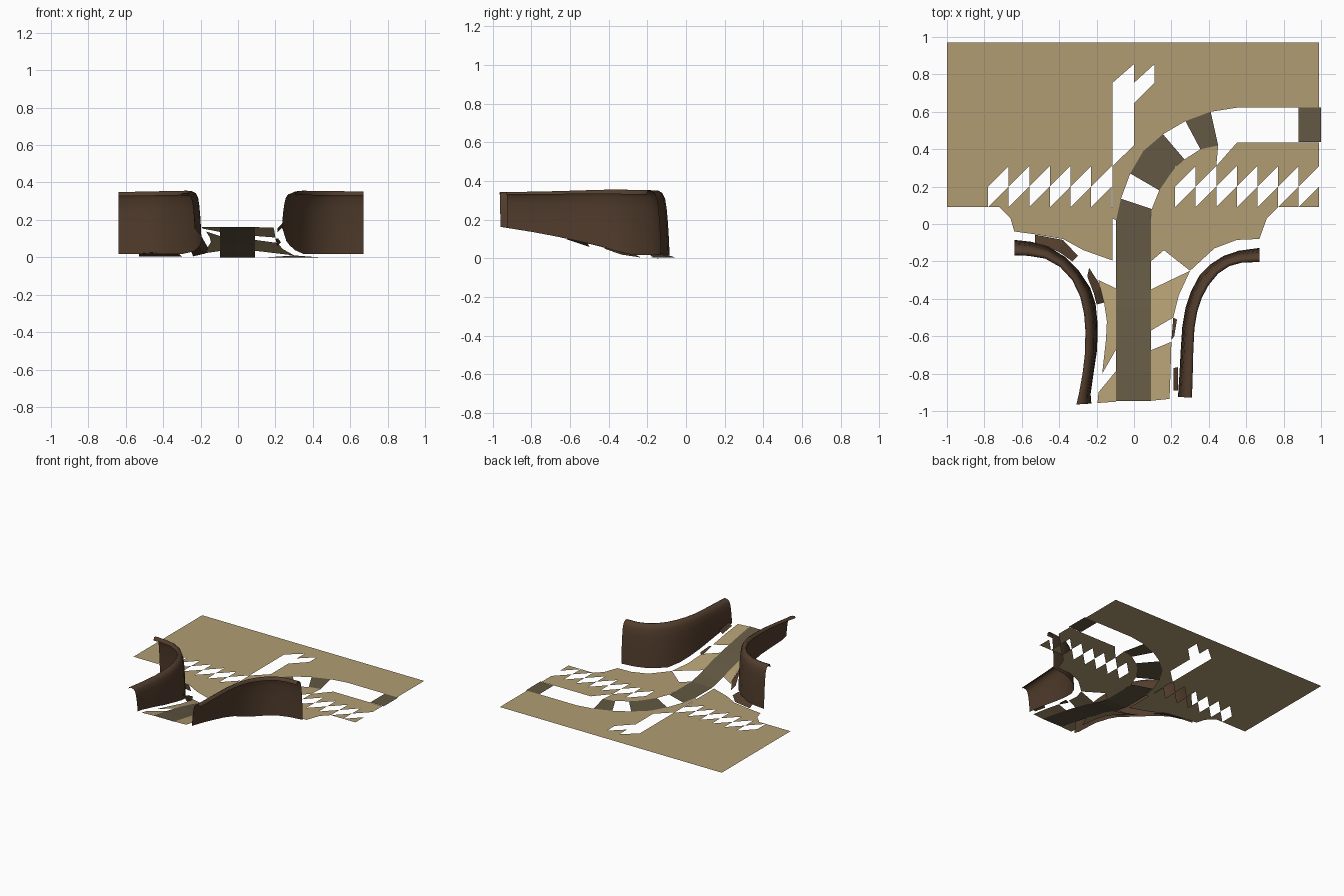
import bpy, bmesh

def mat(name, c):
    m = bpy.data.materials.new(name)
    m.diffuse_color = (*c, 1)
    return m

SAND = mat("sand", (0.44, 0.335, 0.17))
ROAD = mat("road_brown", (0.125, 0.098, 0.056))
CLIFF = mat("cliff_brown", (0.085, 0.047, 0.026))

def lerp_table(t, table):
    if t <= table[0][0]:
        return table[0][1]
    for (a, va), (b, vb) in zip(table, table[1:]):
        if t <= b:
            return va + (vb - va) * (t - a) / (b - a)
    return table[-1][1]

RAMP = [(-.97, .165), (-.8, .138), (-.6, .10), (-.45, .065), (-.3, .02), (-.2, 0)]
def ramp(y):
    return lerp_table(y, RAMP)

def build(name, polys, material, up=True):
    """Object from a list of polygons given as 3D (or ramp-following 2D) points."""
    bm = bmesh.new()
    for p in polys:
        bm.faces.new([bm.verts.new(q if len(q) == 3 else (*q, ramp(q[1]))) for q in p])
    bmesh.ops.remove_doubles(bm, verts=bm.verts, dist=0.0005)
    bm.normal_update()
    if up:
        for f in bm.faces:
            if f.normal.z < 0:
                f.normal_flip()
    me = bpy.data.meshes.new(name)
    bm.to_mesh(me)
    bm.free()
    me.materials.append(material)
    ob = bpy.data.objects.new(name, me)
    bpy.context.collection.objects.link(ob)
    return ob

# Flat ground, with the cut-out lane and road left open
ground = [
    [(-1, .97), (-1, .31), (-.115, .31), (-.115, .755), (0, .855), (0, .97)],
    [(-1, .31), (-1, .09), (-.78, .09), (-.78, .31)],
    [(0, .97), (0, .755), (.11, .855), (.11, .755), (0, .645), (0, .42), (-.115, .31),
     (-.02, .27), (.05, .39), (.155, .48), (.275, .55), (.41, .6), (.55, .622), (.99, .622), (.99, .97)],
    [(-.115, .31), (-.115, .09), (-.72, .09), (-.66, .03), (-.64, -.04), (-.53, -.055), (-.38, -.08),
     (-.27, -.14), (-.115, -.195), (-.115, .03), (-.095, .02), (-.07, .135), (-.02, .27)],
    [(.09, -.2), (.09, 0), (.095, .08), (.135, .18), (.2, .275), (.22, .30), (.22, .09), (.77, .09),
     (.71, .03), (.67, -.08), (.55, -.085), (.43, -.13), (.3, -.25), (.16, -.14)],
    [(.22, .30), (.27, .345), (.355, .4), (.45, .42), (.44, .31)],
    [(.44, .31), (.55, .435), (.99, .435), (.99, .31)],
]
# Saw-tooth edge of the lane: two facing triangles in each cell
for start, n in ((-.78, 6), (.22, 7)):
    for i in range(n):
        a = start + i * .11
        b = a + .11
        ground.append([(a, .2), (a, .31), (b, .31)])
        ground.append([(b, .2), (b, .09), (a, .09)])
build("flat_ground", ground, SAND)

# Sloping verges beside the ramp
verges = [
    [(.09, -.35), (.30, -.25), (.24, -.38), (.09, -.45)],
    [(.09, -.45), (.24, -.38), (.21, -.50), (.09, -.57)],
    [(.09, -.675), (.20, -.63), (.195, -.8), (.09, -.8)],
    [(.09, -.8), (.195, -.8), (.19, -.935), (.09, -.945)],
    [(-.095, -.345), (-.19, -.30), (-.16, -.42), (-.095, -.45)],
    [(-.095, -.45), (-.16, -.42), (-.145, -.52), (-.15, -.62), (-.095, -.62)],
    [(-.095, -.62), (-.15, -.62), (-.17, -.8), (-.095, -.67)],
    [(-.095, -.785), (-.19, -.9), (-.195, -.957), (-.095, -.95)],
]
build("ramp_verges", verges, SAND)

# Road: straight ramp, then a bend to the right with missing sections
edges = [((-.095, y), (.09, y)) for y in (-.947, -.8, -.6, -.45, -.3, -.2, .02)]
edges += [((-.07, .135), (.095, .08)), ((-.02, .27), (.135, .18)), ((.05, .39), (.2, .275)),
          ((.155, .48), (.27, .345)), ((.275, .55), (.355, .4)), ((.41, .6), (.45, .42)),
          ((.88, .622), (.88, .438)), ((1, .622), (1, .438))]
gaps = (7, 10, 12)
road = [[a[0], a[1], b[1], b[0]] for i, (a, b) in enumerate(zip(edges, edges[1:])) if i not in gaps]
build("road", road, ROAD)

# Cliffs: sheet lofted from foot line to rolled-back rim line
PROFILE = [(0, 0), (.04, .25), (.1, .5), (.18, .72), (.28, .88), (.45, .965), (.7, 1), (.92, 1), (1, .93)]
TOP = [(-.97, .342), (-.7, .347), (-.4, .356), (-.22, .354), (-.1, .345)]

def cliff(name, foot, rim):
    rings = []
    for f, r in zip(foot, rim):
        z0, z1 = max(.018, ramp(f[1])), lerp_table(r[1], TOP)
        rings.append([(f[0] + (r[0] - f[0]) * u, f[1] + (r[1] - f[1]) * u, z0 + (z1 - z0) * v)
                      for u, v in PROFILE])
    quads = [[a[i], a[i + 1], b[i + 1], b[i]] for a, b in zip(rings, rings[1:])
             for i in range(len(PROFILE) - 1)]
    ob = build(name, quads, CLIFF, up=False)
    # outside faces look up towards the rim
    if sum(p.normal.z for p in ob.data.polygons) < 0:
        ob.data.flip_normals()
    ob.data.shade_smooth()

cliff("left_cliff",
      [(-.64, -.085), (-.55, -.095), (-.46, -.12), (-.37, -.175), (-.295, -.25), (-.235, -.34),
       (-.205, -.43), (-.195, -.53), (-.197, -.67), (-.215, -.79), (-.232, -.91), (-.228, -.96)],
      [(-.64, -.168), (-.565, -.17), (-.475, -.185), (-.395, -.23), (-.33, -.3), (-.287, -.39),
       (-.267, -.48), (-.26, -.57), (-.262, -.69), (-.275, -.8), (-.295, -.91), (-.308, -.965)])
cliff("right_cliff",
      [(.67, -.128), (.56, -.143), (.48, -.17), (.41, -.215), (.35, -.275), (.305, -.36),
       (.275, -.45), (.258, -.55), (.25, -.67), (.243, -.8), (.235, -.925)],
      [(.67, -.203), (.575, -.207), (.51, -.225), (.45, -.265), (.4, -.325), (.362, -.395),
       (.338, -.47), (.323, -.56), (.317, -.68), (.314, -.8), (.31, -.928)])

# Broken skirts at the foot of the cliffs
build("cliff_skirts", [
    [(-.53, -.057, .005), (-.38, -.085, .005), (-.40, -.15, .03), (-.53, -.1, .02)],
    [(-.38, -.085, .005), (-.30, -.17, .005), (-.33, -.2, .03), (-.40, -.15, .03)],
    [(-.24, -.235, .005), (-.175, -.335, .02), (-.215, -.37, .07), (-.25, -.28, .03)],
    [(-.175, -.335, .02), (-.16, -.42, .05), (-.2, -.43, .12), (-.215, -.37, .07)],
    [(.212, -.77, .135), (.236, -.765, .16), (.236, -.89, .18), (.212, -.89, .155)],
    [(.21, -.5, .06), (.23, -.51, .08), (.215, -.6, .1), (.2, -.62, .1)],
], CLIFF)
